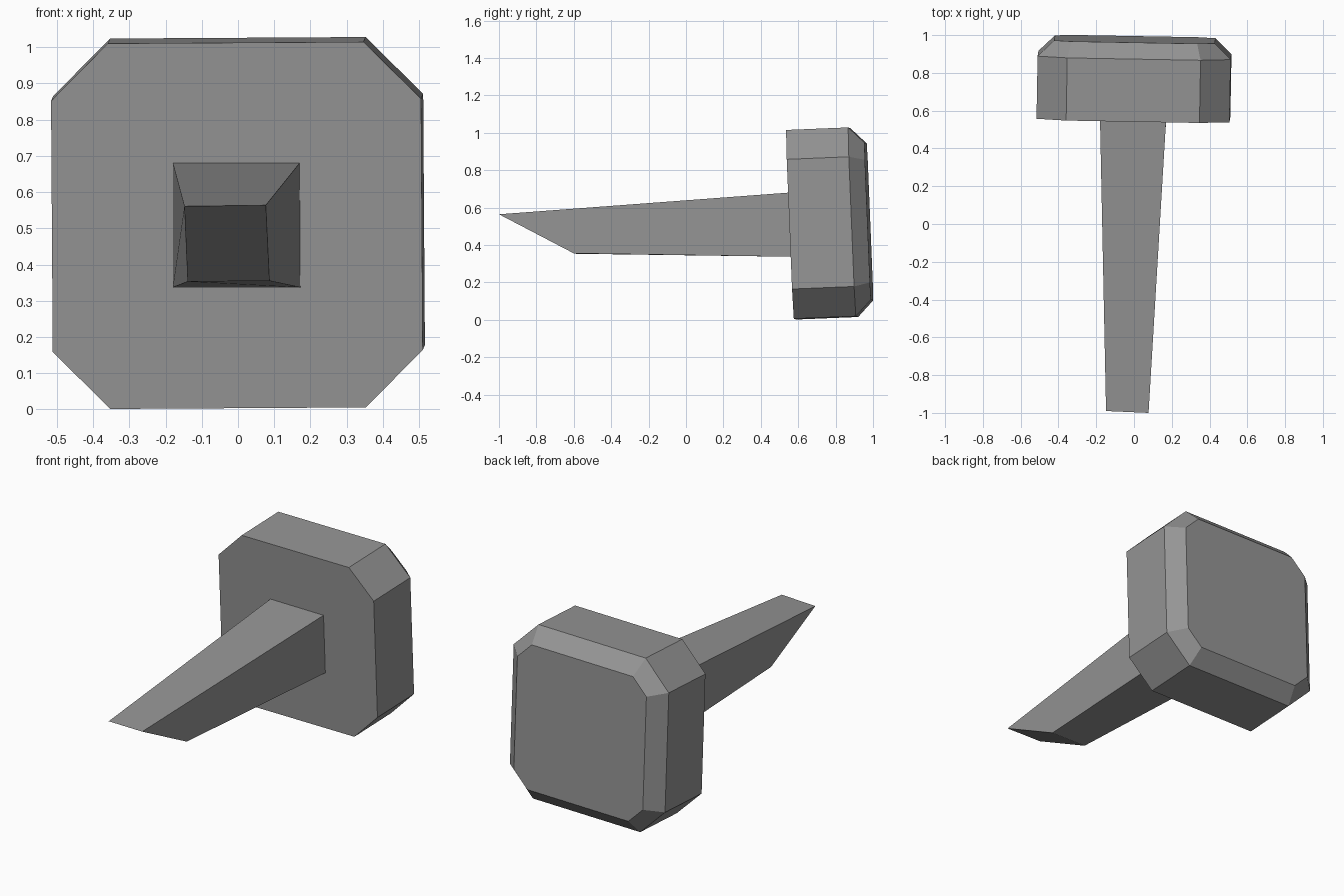
import bpy, bmesh
from mathutils import Matrix, Vector, Euler

if "Cube" in bpy.data.objects:
    bpy.data.objects.remove(bpy.data.objects["Cube"])

grey = bpy.data.materials.new("plain grey")
grey.diffuse_color = (0.3, 0.3, 0.3, 1)
grey.use_nodes = True
grey.node_tree.nodes["Principled BSDF"].inputs["Base Color"].default_value = grey.diffuse_color


def loft(name, rings, matrix=Matrix()):
    """Skin a stack of equal-length rings and cap both ends."""
    bm = bmesh.new()
    loops = [[bm.verts.new(matrix @ Vector(p)) for p in ring] for ring in rings]
    n = len(loops[0])
    for a, b in zip(loops, loops[1:]):
        for i in range(n):
            j = (i + 1) % n
            bm.faces.new((a[i], a[j], b[j], b[i]))
    bm.faces.new(loops[0])
    bm.faces.new(loops[-1])
    bmesh.ops.recalc_face_normals(bm, faces=bm.faces)
    mesh = bpy.data.meshes.new(name)
    bm.to_mesh(mesh)
    bm.free()
    mesh.materials.append(grey)
    obj = bpy.data.objects.new(name, mesh)
    bpy.context.collection.objects.link(obj)
    return obj


def octagon(half_x, half_z, cut, y):
    a, b = half_x - cut, half_z - cut
    return [(a, y, -half_z), (half_x, y, -b), (half_x, y, b), (a, y, half_z),
            (-a, y, half_z), (-half_x, y, b), (-half_x, y, -b), (-a, y, -half_z)]


# Head: octagonal block with a bevelled back, slightly tilted
tilt = Euler((0.041, -0.006, -0.018), 'XYZ').to_matrix().to_4x4()
place = Matrix.Translation((-0.003, 0.562, 0.508)) @ tilt
loft("head", [octagon(0.511, 0.505, 0.158, 0),
              octagon(0.511, 0.505, 0.158, 0.332),
              octagon(0.425, 0.42, 0.092, 0.416)], place)

# Shank: tapering square bar with a slanted tip, rooted in the head front
loft("shank", [
    [(-0.18, 0.56, 0.68), (0.17, 0.553, 0.68), (0.172, 0.567, 0.337), (-0.18, 0.574, 0.337)],
    [(-0.148, -0.99, 0.561), (0.077, -1.0, 0.564), (0.087, -0.6, 0.355), (-0.139, -0.592, 0.353)],
])
